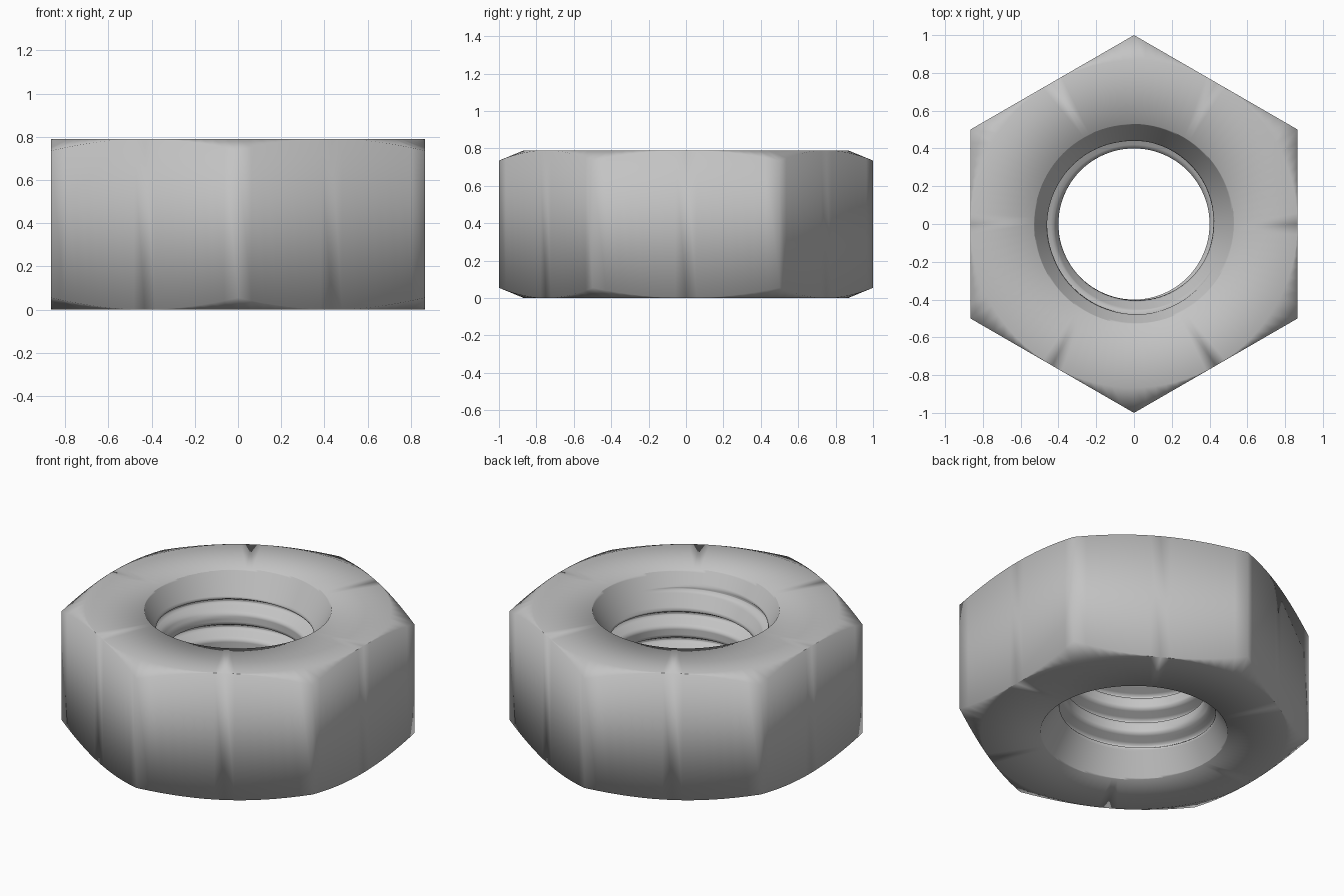
import bpy, bmesh, math

if "Cube" in bpy.data.objects:
    bpy.data.objects.remove(bpy.data.objects["Cube"])

HEIGHT, FLAT = 0.79, math.sqrt(3) / 2      # nut height, half width across flats
BORE, GROOVE, SINK = 0.40, 0.48, 0.53      # thread crest, thread root, countersink mouth
PITCH, CREST = 0.16, 0.065                 # thread pitch and crest width
COLS, TURNS, SUB = 96, 7, 4                # angular steps, thread turns, steps per flank

# one pitch of the thread: (height within the pitch, radius)
corners = [(0, BORE), (CREST, BORE), (0.106, GROOVE), (0.119, GROOVE), (PITCH, BORE)]
thread = []
for (z0, r0), (z1, r1) in zip(corners, corners[1:]):
    for k in range(SUB):
        t = k / SUB
        thread.append((z0 + (z1 - z0) * t, r0 + (r1 - r0) * t))


def column(angle):
    """Closed cross-section of the nut at one angle, as (radius, z) points."""
    pts = []
    # helical thread, cut by the countersink cones at both ends
    start = 0.03 + PITCH * (angle / math.tau - 0.375) - PITCH * 2
    for turn in range(TURNS + 1):
        for dz, r in thread:
            z = start + turn * PITCH + dz
            zc = min(max(z, 0), HEIGHT)
            cone = SINK - 0.577 * min(zc, HEIGHT - zc)
            pts.append((max(r, cone), zc))
    # flat face, chamfered corners and hexagon side
    a = (angle + math.pi / 6) % (math.pi / 3) - math.pi / 6
    rim = FLAT / math.cos(a)
    drop = (rim - FLAT) * 0.41
    pts += [(FLAT, HEIGHT), (rim, HEIGHT - drop), (rim, drop), (FLAT, 0)]
    return pts


# loft the cross-sections around the axis
bm = bmesh.new()
rings = []
for i in range(COLS + 1):
    ang = math.tau * i / COLS
    rings.append([bm.verts.new((r * math.cos(ang), r * math.sin(ang), z))
                  for r, z in column(ang)])
for a, b in zip(rings, rings[1:]):
    n = len(a)
    for j in range(n):
        k = (j + 1) % n
        bm.faces.new((a[j], b[j], b[k], a[k]))
# seam: weld the last column onto the first, drop collapsed rows
bmesh.ops.remove_doubles(bm, verts=bm.verts, dist=0.0004)
bmesh.ops.dissolve_degenerate(bm, dist=0.0001, edges=bm.edges)
bmesh.ops.recalc_face_normals(bm, faces=bm.faces)
for f in bm.faces:
    f.smooth = True

mesh = bpy.data.meshes.new("hex_nut")
bm.to_mesh(mesh)
bm.free()
steel = bpy.data.materials.new("grey steel")
steel.diffuse_color = (0.55, 0.55, 0.55, 1)
steel.use_nodes = True
steel.node_tree.nodes["Principled BSDF"].inputs["Base Color"].default_value = steel.diffuse_color
mesh.materials.append(steel)
nut = bpy.data.objects.new("hex_nut", mesh)
bpy.context.collection.objects.link(nut)
